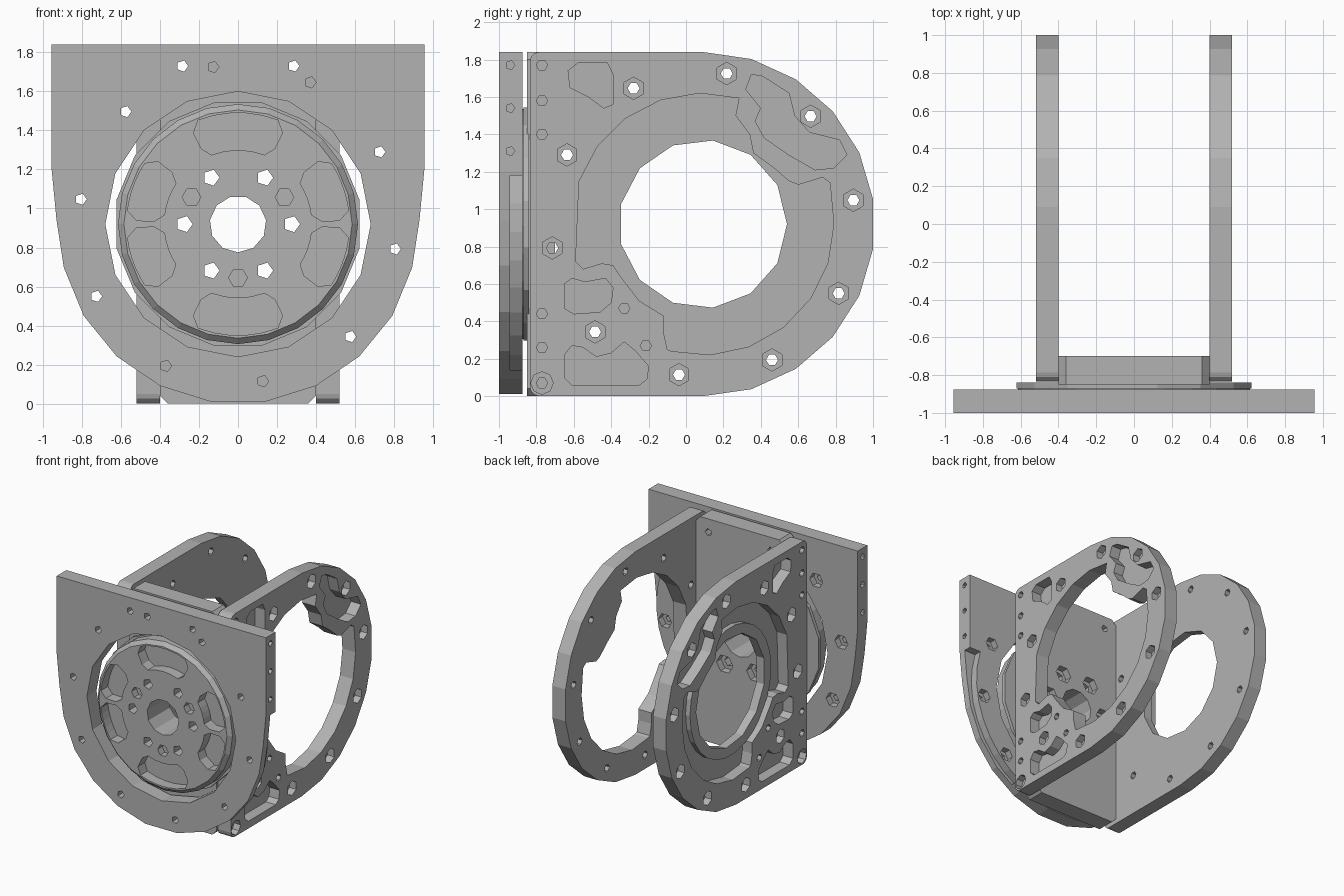
import bpy, bmesh
from math import sin, cos, radians

if "Cube" in bpy.data.objects:
    bpy.data.objects.remove(bpy.data.objects["Cube"])

grey = bpy.data.materials.new("plain grey")
grey.use_nodes = True
colour = (0.45, 0.45, 0.45, 1)
grey.diffuse_color = colour
grey.node_tree.nodes["Principled BSDF"].inputs["Base Color"].default_value = colour

MID = 0.92           # height of the ring centres
ARM_Y = 0.09         # depth of the arm ring centre


def arc(u, v, r, start, end, n):
    """Points along an arc, both ends included."""
    angles = [radians(start + (end - start) * i / n) for i in range(n + 1)]
    return [(u + r * cos(a), v + r * sin(a)) for a in angles]


def ngon(u, v, r, n, turn=0):
    return arc(u, v, r, turn, turn + 360, n)[:-1]


def ring(u, v, r, count, first):
    return ngon(u, v, r, count, first)


def slot(start, end, r0, r1):
    """Kidney-shaped outline with softened corners."""
    d = 5
    return (arc(0, MID, r1, start + d, end - d, 5) + arc(0, MID, r1 - 0.05, end, end, 1)[:1]
            + arc(0, MID, r0 + 0.05, end, end, 1)[:1] + arc(0, MID, r0, end - d, start + d, 4)
            + arc(0, MID, r0 + 0.05, start, start, 1)[:1] + arc(0, MID, r1 - 0.05, start, start, 1)[:1])


def prisms(name, outlines, axis, a, b):
    """One object holding an extruded solid for every outline."""
    bm = bmesh.new()
    for pts in outlines:
        ends = []
        for t in (a, b):
            ends.append([bm.verts.new((t, u, v) if axis == "x" else (u, t, v)) for u, v in pts])
        bm.faces.new(ends[0])
        bm.faces.new(ends[1])
        for i in range(len(pts)):
            j = (i + 1) % len(pts)
            bm.faces.new((ends[0][i], ends[0][j], ends[1][j], ends[1][i]))
    bmesh.ops.recalc_face_normals(bm, faces=bm.faces)
    mesh = bpy.data.meshes.new(name)
    bm.to_mesh(mesh)
    bm.free()
    mesh.materials.append(grey)
    obj = bpy.data.objects.new(name, mesh)
    bpy.context.collection.objects.link(obj)
    return obj


def cut(obj, outlines, axis, a, b):
    """Subtract extruded outlines and bake the result."""
    tool = prisms("cutter", outlines, axis, a, b)
    tool.hide_render = True
    mod = obj.modifiers.new("cut", "BOOLEAN")
    mod.operation = "DIFFERENCE"
    mod.solver = "EXACT"
    mod.object = tool
    graph = bpy.context.evaluated_depsgraph_get()
    baked = bpy.data.meshes.new_from_object(obj.evaluated_get(graph))
    obj.modifiers.clear()
    obj.data = baked
    bpy.data.objects.remove(tool)


# Front plate: flat top, rounded bottom
side = [(0.955, 1.84), (0.955, 1.2), (0.93, 0.94)]
right_half = side + arc(0, MID, 0.92, -14, -81, 4)
plate = prisms("front_plate", [right_half + [(-x, z) for x, z in reversed(right_half)]], "y", -1, -0.875)
cut(plate, [ngon(0, MID, 0.68, 16)], "y", -1.1, -0.8)
plate_holes = ring(0, MID, 0.815, 10, 27)
top_holes = [(-0.285, 1.73), (0.285, 1.73)]
cut(plate, [ngon(x, z, 0.03, 5) for x, z in plate_holes + top_holes], "y", -1.1, -0.8)
cut(plate, [ngon(x, z, 0.06, 6) for x, z in plate_holes], "y", -0.93, -0.8)
relief = arc(0, MID, 0.885, 17, -62, 8) + [(0.7, 0.14), (1.1, 0.14), (1.1, 1.18)]
cut(plate, [relief], "y", -0.94, -0.8)
for s in (-1, 1):
    cut(plate, [ngon(-0.94, z, 0.025, 5) for z in (1.77, 1.54, 1.31)], "x", s * 0.85, s * 1.1)

# Turntable disc, its thin flange, and the cross wall behind it
disc = prisms("turntable_disc", [ngon(0, MID, 0.615, 24)], "y", -0.98, -0.87)
rim = [e for e in disc.data.edges if all(disc.data.vertices[i].co.y < -0.97 for i in e.vertices)]
bm = bmesh.new()
bm.from_mesh(disc.data)
bm.edges.ensure_lookup_table()
bmesh.ops.bevel(bm, geom=[bm.edges[e.index] for e in rim], offset=0.03, segments=1, affect="EDGES")
bm.to_mesh(disc.data)
bm.free()
flange = prisms("turntable_flange", [ngon(0, MID, 0.635, 16, 11.25)], "y", -0.87, -0.84)
c = 0.04
wall_outline = [(0.4, c), (0.4, 1.84 - c), (0.4 - c, 1.84), (c - 0.4, 1.84),
                (-0.4, 1.84 - c), (-0.4, c), (c - 0.4, 0), (0.4 - c, 0)]
wall = prisms("cross_wall", [wall_outline], "y", -0.85, -0.70)

bolts = ring(0, MID, 0.275, 6, 0)
through = [ngon(0, MID, 0.145, 11, 90 + 180 / 11)] + [ngon(x, z, 0.043, 5) for x, z in bolts]
for part in (disc, flange, wall):
    cut(part, through, "y", -1.1, -0.6)
cut(disc, [ngon(x, z, 0.048, 6) for x, z in ring(0, MID, 0.275, 3, 30)], "y", -1.1, -0.92)
slots = [slot(64, 116, 0.38, 0.57), slot(-116, -64, 0.38, 0.57)]
slots += [slot(m - 18, m + 18, 0.38, 0.57) for m in (20, 160, 200, 340)]
cut(disc, slots, "y", -1.1, -0.89)
cut(wall, [ngon(x, z, 0.03, 5) for x, z in top_holes], "y", -1.1, -0.6)
cut(wall, [ngon(x, z, 0.075, 6) for x, z in bolts], "y", -0.76, -0.6)

# Side arm outline: square at the front, round at the back
arm_outline = (arc(ARM_Y, MID, 0.92, -90, 90, 11)
               + arc(-0.785, 1.79, 0.05, 90, 180, 3) + arc(-0.785, 0.05, 0.05, 180, 270, 3))

# Opening with two inward pads
opening = (arc(ARM_Y, MID, 0.7, 74, 161, 5)
           + [(-0.59, 0.72), (-0.55, 0.68), (-0.45, 0.71), (-0.39, 0.7), (-0.35, 0.64),
              (-0.25, 0.51), (-0.12, 0.43), (-0.12, 0.34), (-0.1, 0.25)]
           + arc(ARM_Y, MID, 0.7, -104, 0, 6)
           + [(0.77, 1.14), (0.73, 1.17), (0.6, 1.13), (0.55, 1.15), (0.47, 1.22),
              (0.36, 1.3), (0.34, 1.4), (0.265, 1.5)])

# Blind weight-saving pockets
pockets = [
    [(0.35, 1.72), (0.41, 1.71), (0.55, 1.62), (0.58, 1.5), (0.66, 1.41), (0.82, 1.37), (0.86, 1.29),
     (0.79, 1.22), (0.69, 1.21), (0.55, 1.29), (0.42, 1.38), (0.37, 1.47), (0.4, 1.54), (0.32, 1.64)],
    [(-0.63, 1.74), (-0.58, 1.78), (-0.42, 1.78), (-0.39, 1.72), (-0.39, 1.56),
     (-0.44, 1.54), (-0.52, 1.6), (-0.62, 1.65)],
    [(-0.65, 0.6), (-0.61, 0.63), (-0.54, 0.61), (-0.43, 0.63), (-0.39, 0.58),
     (-0.4, 0.5), (-0.46, 0.45), (-0.6, 0.44), (-0.65, 0.47)],
    [(-0.65, 0.22), (-0.61, 0.27), (-0.55, 0.26), (-0.48, 0.21), (-0.4, 0.23), (-0.33, 0.29),
     (-0.27, 0.24), (-0.2, 0.16), (-0.21, 0.09), (-0.25, 0.06), (-0.61, 0.06), (-0.65, 0.1)],
]

arm_bolts = ring(ARM_Y, MID, 0.815, 10, 9)
edge_holes = [ngon(-0.77, z, 0.03, 6) for z in (1.77, 1.58, 1.4, 0.44, 0.26, 0.07)]
pad_holes = [ngon(-0.33, 0.47, 0.03, 6), ngon(-0.215, 0.27, 0.03, 6)]
bore = ngon(ARM_Y, MID, 0.45, 13)

for s, name in ((1, "left_arm"), (-1, "right_arm")):
    arm = prisms(name, [arm_outline], "x", s * 0.4, s * 0.52)
    if s > 0:
        cut(arm, [opening], "x", 0.3, 0.6)
    else:
        # The right arm keeps a floor with a round bore and raised collar
        cut(arm, [opening], "x", -0.43, -0.6)
        cut(arm, [bore], "x", -0.3, -0.6)
        collar = prisms("bore_collar", [ngon(ARM_Y, MID, 0.53, 26)], "x", -0.43, -0.47)
        cut(collar, [bore], "x", -0.3, -0.6)
    cut(arm, [ngon(y, z, 0.032, 6) for y, z in arm_bolts] + edge_holes, "x", s * 0.3, s * 0.6)
    recesses = [ngon(y, z, 0.06, 6, 30) for y, z in arm_bolts] + [ngon(-0.77, 0.07, 0.06, 8)]
    cut(arm, recesses, "x", s * 0.46, s * 0.6)
    cut(arm, pockets + pad_holes, "x", s * 0.43, s * 0.6)
